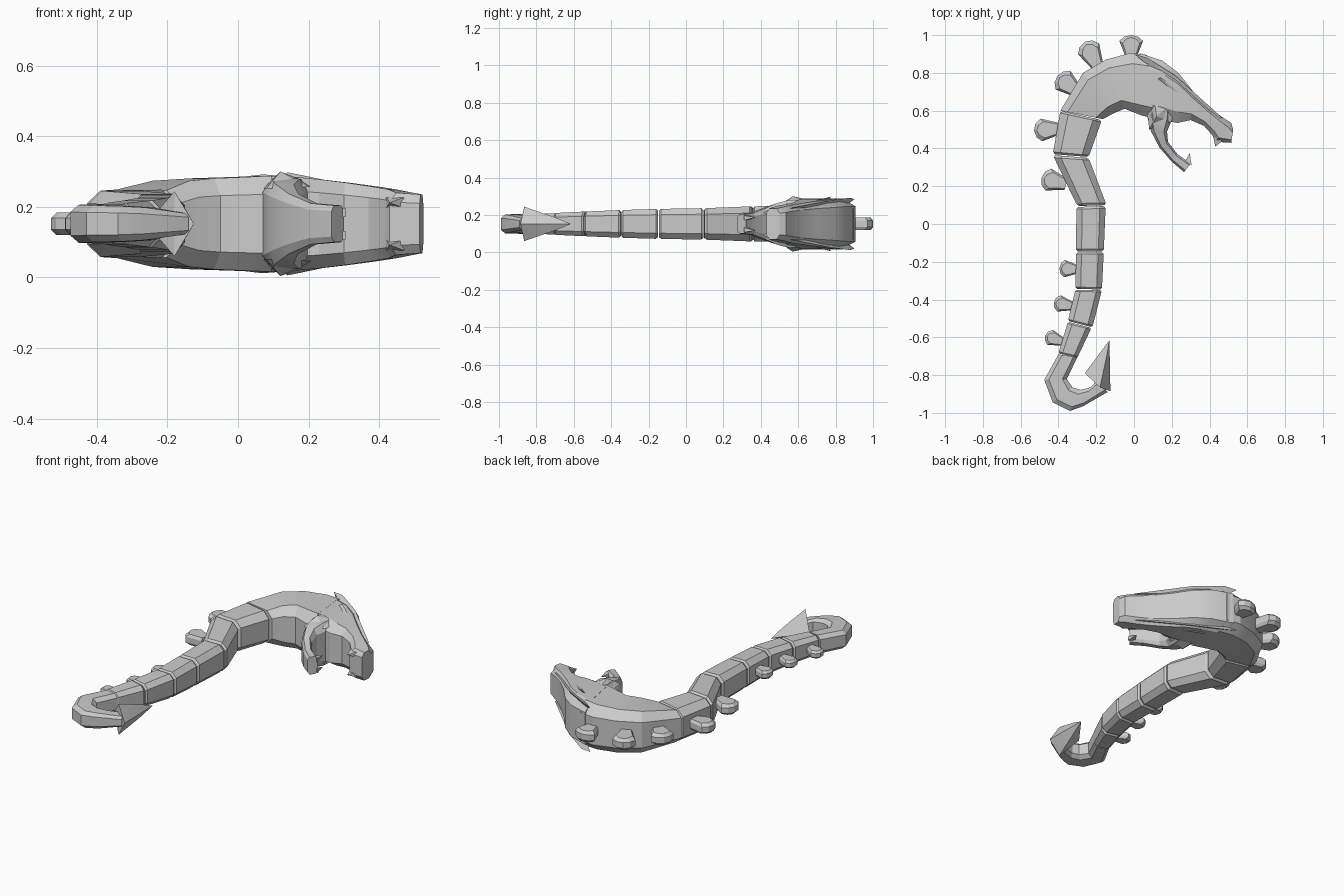
import bpy, bmesh
from mathutils import Vector

MID = 0.152  # height of the mirror plane

cube = bpy.data.objects.get("Cube")
if cube:
    bpy.data.objects.remove(cube, do_unlink=True)

grey = bpy.data.materials.new("stone_grey")
grey.use_nodes = True
grey.diffuse_color = (0.6, 0.6, 0.6, 1)
grey.node_tree.nodes["Principled BSDF"].inputs["Base Color"].default_value = (0.6, 0.6, 0.6, 1)


def finish(name, bm, smooth=0.35):
    bmesh.ops.recalc_face_normals(bm, faces=bm.faces)
    me = bpy.data.meshes.new(name)
    bm.to_mesh(me)
    bm.free()
    ob = bpy.data.objects.new(name, me)
    bpy.context.collection.objects.link(ob)
    ob.location.z = MID
    me.materials.append(grey)
    bpy.ops.object.select_all(action='DESELECT')
    bpy.context.view_layer.objects.active = ob
    ob.select_set(True)
    bpy.ops.object.shade_smooth_by_angle(angle=smooth)
    return ob


def loft(name, rings, smooth=0.35):
    """Skin a list of equal-sized point rings and cap both ends."""
    bm = bmesh.new()
    rows = [[bm.verts.new(p) for p in r] for r in rings]
    n = len(rows[0])
    for r, s in zip(rows, rows[1:]):
        for i in range(n):
            bm.faces.new((r[i], r[(i + 1) % n], s[(i + 1) % n], s[i]))
    bm.faces.new(rows[0])
    bm.faces.new(rows[-1])
    return finish(name, bm, smooth)


def hull(name, points):
    bm = bmesh.new()
    for p in points:
        bm.verts.new(p)
    bmesh.ops.convex_hull(bm, input=bm.verts)
    return finish(name, bm, 0.1)


def octagon(inner, outer, h, c=0.2, k=0.62):
    """Upright eight-sided section from the inner to the outer plan point."""
    a, b = Vector(inner), Vector(outer)
    half = [(0, k), (c, 1), (1 - c, 1), (1, k)]
    prof = half + [(t, -z) for t, z in reversed(half)]
    return [(*a.lerp(b, t), z * h) for t, z in prof]


def body(name, sections, c=0.2, k=0.62):
    return loft(name, [octagon(a, b, h, c, k) for a, b, h in sections])


# Tail segments: inner and outer corners at each end, with half heights
def segment(name, a0, b0, h0, a1, b1, h1):
    a0, b0, a1, b1 = map(Vector, (a0, b0, a1, b1))
    rings = []
    for t, s in ((0, 0.88), (0.05, 1), (0.95, 1), (1, 0.88)):
        a, b, h = a0.lerp(a1, t), b0.lerp(b1, t), h0 + (h1 - h0) * t
        m = (a + b) / 2
        rings.append(octagon(m + (a - m) * s, m + (b - m) * s, h * s))
    loft(name, rings, 0.1)


segments = [
    ((-.17, .55), (-.39, .60), .097, (-.24, .355), (-.43, .37), .094),
    ((-.24, .35), (-.43, .365), .094, (-.145, .10), (-.30, .095), .084),
    ((-.15, .095), (-.305, .09), .084, (-.16, -.145), (-.307, -.145), .08),
    ((-.16, -.15), (-.307, -.15), .08, (-.17, -.347), (-.31, -.343), .074),
    ((-.17, -.35), (-.31, -.348), .074, (-.22, -.547), (-.35, -.513), .066),
    ((-.225, -.55), (-.35, -.518), .066, (-.30, -.708), (-.40, -.685), .058),
]
for i, s in enumerate(segments):
    segment(f"tail_segment_{i + 1}", *s)

# Curled tail end and its barb
body("tail_hook", [
    ((-.30, -.705), (-.40, -.69), .056),
    ((-.355, -.82), (-.475, -.825), .054),
    ((-.325, -.865), (-.43, -.945), .052),
    ((-.285, -.878), (-.34, -.99), .050),
    ((-.23, -.865), (-.27, -.965), .046),
    ((-.19, -.82), (-.14, -.89), .03)])
hull("tail_barb", [(-.13, -.615, 0), (-.125, -.885, 0), (-.26, -.79, 0),
                   (-.18, -.865, .092), (-.18, -.865, -.092),
                   (-.145, -.70, .035), (-.145, -.70, -.035)])

# Thick arched neck
body("neck", [
    ((-.165, .555), (-.39, .60), .095),
    ((-.11, .585), (-.27, .80), .122),
    ((-.05, .61), (-.15, .87), .129),
    ((.04, .575), (-.02, .905), .133),
    ((.10, .56), (.07, .895), .136)], c=0.17)

# Skull and upper jaw, ending in a downturned lip
body("upper_head", [
    ((.09, .56), (.03, .905), .136),
    ((.15, .55), (.15, .865), .134),
    ((.23, .535), (.235, .80), .126),
    ((.30, .55), (.315, .70), .117),
    ((.37, .52), (.40, .615), .106),
    ((.415, .47), (.455, .575), .098),
    ((.43, .435), (.515, .535), .088),
    ((.515, .43), (.525, .50), .083)], c=0.22, k=0.7)

# Lower jaw
body("lower_jaw", [
    ((.21, .63), (.07, .65), .125),
    ((.20, .55), (.07, .57), .128),
    ((.175, .49), (.09, .49), .112),
    ((.18, .435), (.135, .405), .085),
    ((.23, .37), (.20, .33), .058),
    ((.30, .32), (.265, .275), .052)], c=0.2, k=0.7)

# Details mirrored on both sides of the head
for side, s in (("left", -1), ("right", 1)):
    hull(f"cheek_spike_{side}", [(.12, .57, .148 * s), (.07, .62, .10 * s), (.08, .50, .10 * s),
                                 (.20, .54, .105 * s), (.22, .66, .11 * s), (.10, .70, .12 * s)])
    hull(f"brow_ridge_{side}", [(.11, .76, .12 * s), (.14, .775, .146 * s), (.18, .75, .138 * s),
                                (.29, .65, .115 * s), (.27, .62, .10 * s), (.20, .70, .12 * s),
                                (.15, .74, .10 * s)])
    hull(f"crest_{side}", [(.0, .90, .132 * s), (.07, .88, .140 * s), (.22, .785, .128 * s),
                           (.47, .56, .085 * s), (.43, .56, .08 * s), (.20, .77, .09 * s),
                           (.05, .86, .10 * s)])
    hull(f"upper_fang_{side}", [(.43, .41, .06 * s), (.42, .46, .075 * s), (.42, .46, .045 * s),
                                (.47, .44, .075 * s), (.47, .44, .045 * s)])
    hull(f"lower_fang_{side}", [(.295, .375, .035 * s), (.27, .33, .045 * s), (.27, .33, .02 * s),
                                (.305, .31, .045 * s), (.305, .31, .02 * s)])

# Fan-shaped back fins: base, tip and scale of width
FAN = [(0, -.5), (.72, -1), (.92, -.6), (1, 0), (.92, .6), (.72, 1), (0, .5)]
fins = [((-.015, .89), (-.015, 1.0), .063), ((-.19, .83), (-.26, .965), .063),
        ((-.30, .70), (-.405, .785), .063), ((-.39, .505), (-.53, .495), .06),
        ((-.36, .21), (-.49, .245), .06), ((-.30, -.24), (-.395, -.235), .046),
        ((-.325, -.435), (-.425, -.415), .044), ((-.375, -.625), (-.47, -.59), .042)]
for i, (base, tip, w) in enumerate(fins):
    base, tip = Vector(base), Vector(tip)
    along = tip - base
    across = Vector((-along.y, along.x)).normalized() * w
    layers = []
    for z, k in ((-.53, .72), (-.27, 1), (.27, 1), (.53, .72)):
        layers.append([(*(base + along * (u if u == 0 else u - (1 - k) * .4) + across * v * k), z * w)
                       for u, v in FAN])
    loft(f"back_fin_{i + 1}", layers, 0.1)
